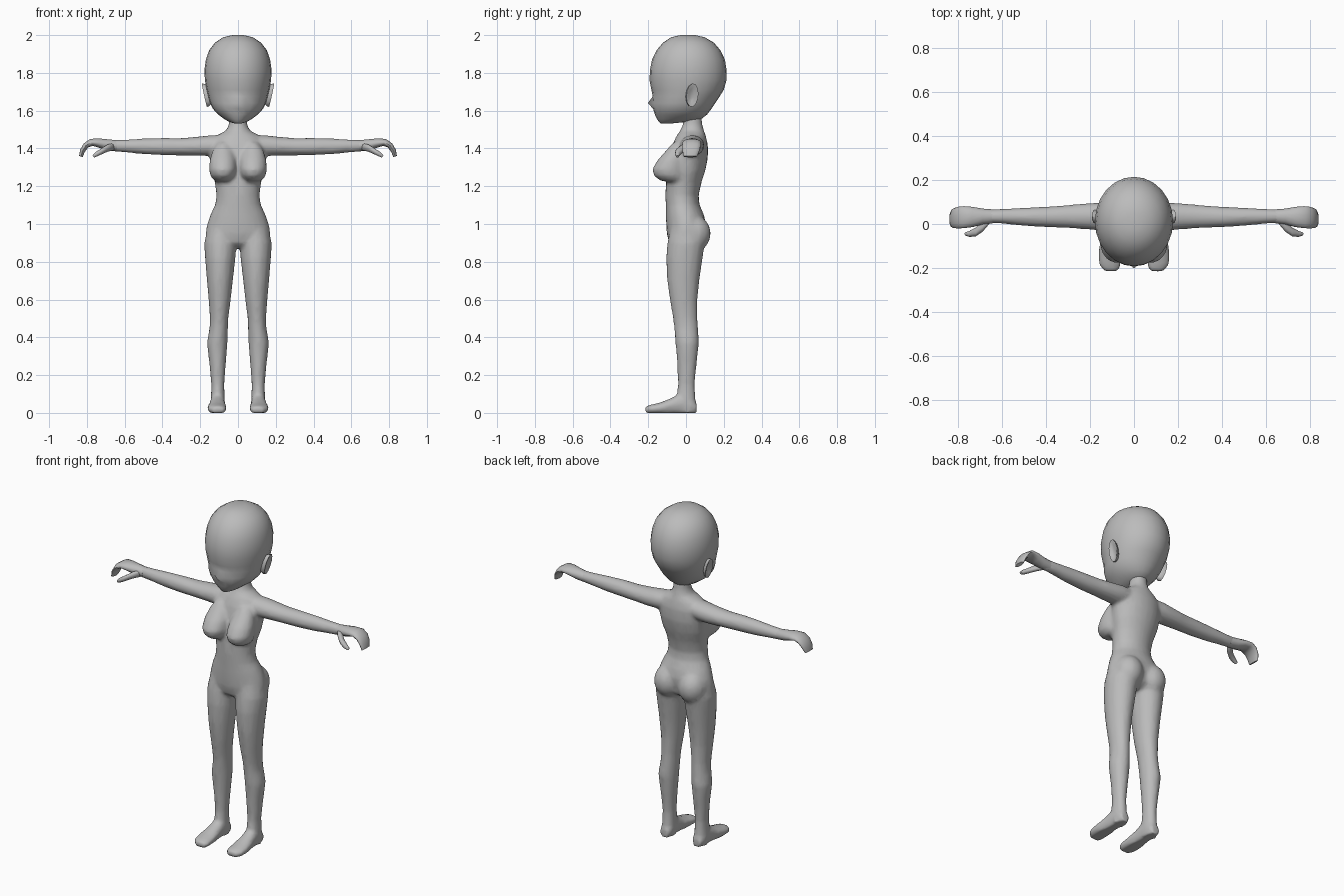
import bpy, bmesh, math
from mathutils import Vector, Matrix

clay = bpy.data.materials.new("clay_grey")
clay.diffuse_color = (0.5, 0.5, 0.5, 1)


def loft(bm, rings, n=16, side=1):
    """Closed skin over rings of (centre, u axis, v axis); side=-1 mirrors in x."""
    loops = []
    for c, u, v in rings:
        loop = []
        for i in range(n):
            a = 2 * math.pi * i / n
            p = Vector(c) + Vector(u) * math.cos(a) + Vector(v) * math.sin(a)
            p.x *= side
            loop.append(bm.verts.new(p))
        loops.append(loop)
    for a, b in zip(loops, loops[1:]):
        for i in range(n):
            j = (i + 1) % n
            bm.faces.new((a[i], a[j], b[j], b[i]))
    bm.faces.new(loops[0])
    bm.faces.new(loops[-1])
    return loops


def level(z, cx, hw, yf, yb):
    """Horizontal ring from front yf to back yb."""
    return (cx, (yf + yb) / 2, z), (hw, 0, 0), (0, (yb - yf) / 2, 0)


def across(x, y, z, ry, rz, tilt=0):
    """Ring facing along x, tipped downwards by tilt degrees."""
    t = math.radians(tilt)
    return (x, y, z), (0, ry, 0), (rz * math.sin(t), 0, rz * math.cos(t))


def finish(bm, name, angle=60):
    bmesh.ops.recalc_face_normals(bm, faces=bm.faces)
    me = bpy.data.meshes.new(name)
    bm.to_mesh(me)
    bm.free()
    me.materials.append(clay)
    ob = bpy.data.objects.new(name, me)
    bpy.context.collection.objects.link(ob)
    bpy.ops.object.select_all(action='DESELECT')
    ob.select_set(True)
    bpy.context.view_layer.objects.active = ob
    bpy.ops.object.shade_smooth_by_angle(angle=math.radians(angle))
    return ob


# Body: torso, bust, hips, legs, feet and arms fused into one skin
TORSO = [(1.62, .045, -.01, .08), (1.53, .048, -.016, .086), (1.495, .062, -.03, .095),
         (1.468, .115, -.05, .105), (1.42, .15, -.072, .116), (1.35, .15, -.087, .116),
         (1.28, .139, -.092, .102), (1.22, .123, -.106, .082), (1.15, .114, -.11, .067),
         (1.10, .122, -.107, .072), (1.05, .146, -.107, .095), (1.0, .163, -.105, .106),
         (.95, .173, -.102, .10), (.90, .15, -.09, .09), (.875, .06, -.06, .05)]
BREAST = [(1.43, .03, -.07, 0), (1.39, .055, -.105, 0), (1.34, .07, -.15, 0),
          (1.29, .074, -.18, 0), (1.255, .067, -.17, 0), (1.228, .045, -.135, 0)]
LEG = [(.97, .088, .075, -.085, .09), (.90, .093, .086, -.099, .10),
       (.82, .094, .081, -.106, .089), (.70, .096, .069, -.10, .071),
       (.60, .097, .059, -.086, .061), (.50, .10, .049, -.069, .061),
       (.45, .102, .049, -.063, .065), (.37, .11, .055, -.056, .069),
       (.25, .108, .043, -.046, .056), (.15, .107, .035, -.043, .046),
       (.08, .107, .037, -.05, .051), (.0, .107, .037, -.04, .053)]
FOOT = [(.056, .107, .028, .055), (.03, .107, .038, .08), (-.03, .108, .04, .105),
        (-.08, .11, .045, .078), (-.14, .112, .054, .054), (-.185, .11, .052, .044),
        (-.217, .104, .034, .034)]
ARM = [(.07, .03, 1.425, .06, .045), (.14, .033, 1.416, .066, .055),
       (.20, .035, 1.412, .061, .052), (.30, .034, 1.409, .053, .046),
       (.40, .032, 1.41, .047, .046), (.50, .033, 1.411, .042, .042),
       (.60, .035, 1.413, .034, .034), (.68, .035, 1.416, .031, .03)]
bm = bmesh.new()
loft(bm, [level(z, 0, hw, f, b) for z, hw, f, b in TORSO], 24)
for s in (-1, 1):
    loft(bm, [level(z, .08, hw, f, b) for z, hw, f, b in BREAST], 16, s)
    loft(bm, [level(*r) for r in LEG], 16, s)
    loft(bm, [across(*r) for r in ARM], 16, s)
    # Buttock
    bmesh.ops.create_uvsphere(bm, u_segments=16, v_segments=10, radius=1,
                              matrix=Matrix.Translation((s * .08, .045, .95))
                              @ Matrix.Diagonal((.082, .087, .095, 1)))
    # Foot: rings along y with a flattened sole
    for loop in loft(bm, [((cx, y, h / 2), (hw, 0, 0), (0, 0, h / 2))
                          for y, cx, hw, h in FOOT], 16, s):
        lo = min(v.co.z for v in loop)
        hi = max(v.co.z for v in loop)
        for v in loop:
            if v.co.z < lo + .3 * (hi - lo):
                v.co.z = 0
body = finish(bm, "body")
fuse = body.modifiers.new("fuse", 'REMESH')
fuse.mode = 'VOXEL'
fuse.voxel_size = .011
fuse.use_smooth_shade = True
relax = body.modifiers.new("relax", 'SMOOTH')
relax.factor = .5
relax.iterations = 6
thin = body.modifiers.new("thin", 'DECIMATE')
thin.ratio = .3

# Head: stacked rings, with a small nose pulled from the face
HEAD = [(2.0, .03, -.03, .05), (1.988, .08, -.08, .10), (1.96, .122, -.122, .148),
        (1.92, .153, -.156, .182), (1.87, .17, -.18, .206), (1.815, .178, -.191, .215),
        (1.76, .175, -.193, .214), (1.71, .166, -.183, .20), (1.675, .157, -.176, .178),
        (1.64, .147, -.178, .155), (1.61, .133, -.174, .135), (1.58, .106, -.165, .112),
        (1.555, .072, -.153, .08), (1.54, .045, -.143, .0), (1.533, .02, -.135, -.07)]
bm = bmesh.new()
loft(bm, [level(z, 0, hw, f, b) for z, hw, f, b in HEAD], 24)
for v in bm.verts:
    if v.co.y < -.15 and abs(v.co.x) < .01 and 1.62 < v.co.z < 1.66:
        v.co.y -= .024
finish(bm, "head")

# Ears: cupped shells leaning outwards
for s, name in ((1, "ear_left"), (-1, "ear_right")):
    bm = bmesh.new()
    loft(bm, [((x, y, 1.682), (0, ry, ry * .25), (lean, 0, rz)) for x, y, ry, rz, lean in
              ((.145, .022, .024, .045, .006), (.166, .03, .032, .06, .012),
               (.178, .034, .032, .062, .014), (.177, .033, .025, .051, .012),
               (.168, .03, .014, .032, .008))], 12, s)
    finish(bm, name, 50)

# Hands: mitten of curled fingers plus a thumb
HAND = [(.64, .035, 1.414, .031, .03, 0), (.69, .034, 1.419, .036, .03, 0),
        (.735, .032, 1.428, .046, .026, 5), (.775, .031, 1.432, .05, .02, 20),
        (.805, .029, 1.416, .049, .016, 48), (.824, .026, 1.386, .044, .014, 62),
        (.832, .022, 1.357, .035, .01, 66)]
THUMB = [(.655, .025, 1.41, .02, .02), (.69, -.012, 1.402, .024, .02),
         (.72, -.036, 1.386, .02, .017), (.748, -.045, 1.37, .014, .013, 30),
         (.766, -.045, 1.358, .008, .008, 40)]
for s, name in ((1, "hand_left"), (-1, "hand_right")):
    bm = bmesh.new()
    loft(bm, [across(*r) for r in HAND], 14, s)
    loft(bm, [across(*r) for r in THUMB], 10, s)
    finish(bm, name)
